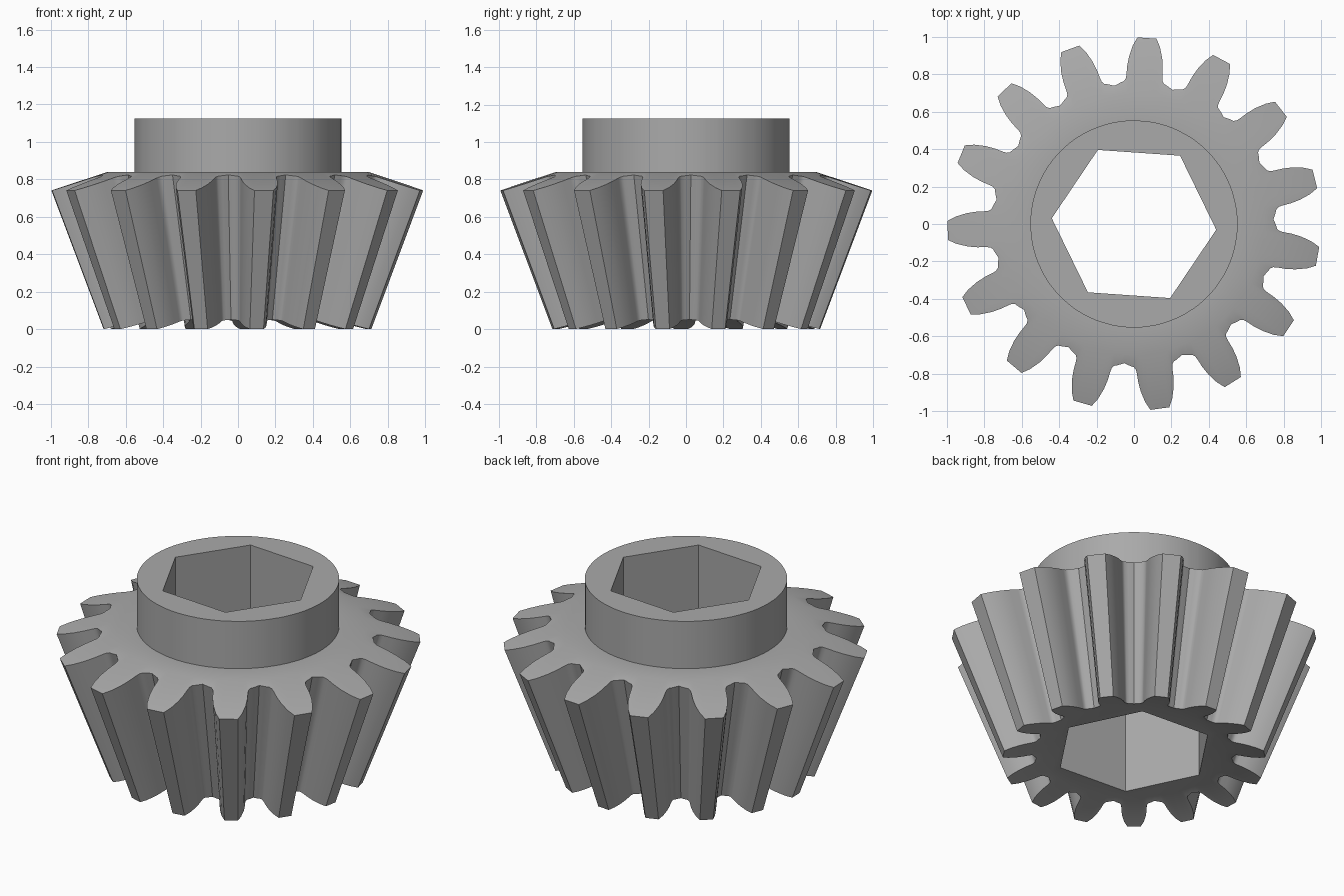
import bpy, bmesh
from math import radians, cos, sin, hypot, atan2

if "Cube" in bpy.data.objects:
    bpy.data.objects.remove(bpy.data.objects["Cube"], do_unlink=True)

TEETH = 15
PITCH = radians(360 / TEETH)
FIRST_TOOTH = radians(14)
TAPER = 0.72          # small end relative to large end
# half tooth from tip to root: (distance from axis, half width)
HALF_TOOTH = [(0.995, 0.051), (0.95, 0.073), (0.89, 0.089), (0.84, 0.095),
              (0.79, 0.096), (0.772, 0.098), (0.757, 0.107), (0.748, 0.125)]

metal = bpy.data.materials.new("grey_metal")
metal.use_nodes = True
grey = (0.40, 0.40, 0.40, 1)
metal.diffuse_color = grey
metal.node_tree.nodes["Principled BSDF"].inputs["Base Color"].default_value = grey


def gear_outline():
    """Polar points (angle, radius) running once round the toothed edge."""
    half = [(atan2(w, d), hypot(d, w)) for d, w in HALF_TOOTH]
    tooth = [(-a, r) for a, r in reversed(half)] + half + [(PITCH / 2, 0.745)]
    return [(FIRST_TOOTH + i * PITCH + a, r) for i in range(TEETH) for a, r in tooth]


def top_z(r):
    return 0.74 + 0.33 * (1 - r)


def bottom_z(r):
    return 0.28 * (TAPER - r)


# Toothed body and hub: stacked rings sharing the same angles
outline = gear_outline()
bm = bmesh.new()


def ring(radius, height):
    """One loop of vertices; radius and height are functions of the outline radius."""
    return [bm.verts.new((radius(r) * cos(a), radius(r) * sin(a), height(radius(r))))
            for a, r in outline]


rings = [
    ring(lambda r: 0.50, bottom_z),              # underside face
    ring(lambda r: r * TAPER, bottom_z),         # small end of teeth
    ring(lambda r: r, top_z),                    # large end of teeth
    ring(lambda r: 0.695, top_z),                # shoulder
    ring(lambda r: 0.553, lambda r: 0.84),       # foot of hub
    ring(lambda r: 0.553, lambda r: 1.125),      # rim of hub
]
count = len(outline)
for low, high in zip(rings, rings[1:]):
    for i in range(count):
        j = (i + 1) % count
        bm.faces.new((low[i], low[j], high[j], high[i]))
bm.faces.new(list(reversed(rings[0])))
bm.faces.new(rings[-1])
bmesh.ops.recalc_face_normals(bm, faces=bm.faces)

mesh = bpy.data.meshes.new("bevel_gear")
bm.to_mesh(mesh)
bm.free()
mesh.materials.append(metal)
gear = bpy.data.objects.new("bevel_gear", mesh)
bpy.context.collection.objects.link(gear)

# Hexagonal bore through the whole gear
bpy.ops.mesh.primitive_cylinder_add(vertices=6, radius=0.44, depth=3,
                                    rotation=(0, 0, radians(26)))
bore = bpy.context.object
bore.name = "bore_cutter"
bore.hide_render = True
bore.data.materials.append(metal)

cut = gear.modifiers.new("hex_bore", 'BOOLEAN')
cut.operation = 'DIFFERENCE'
cut.solver = 'EXACT'
cut.object = bore
bpy.ops.object.select_all(action='DESELECT')
gear.select_set(True)
bpy.context.view_layer.objects.active = gear
bpy.ops.object.modifier_apply(modifier=cut.name)
bpy.data.objects.remove(bore, do_unlink=True)

bpy.ops.object.shade_smooth_by_angle(angle=radians(38))
